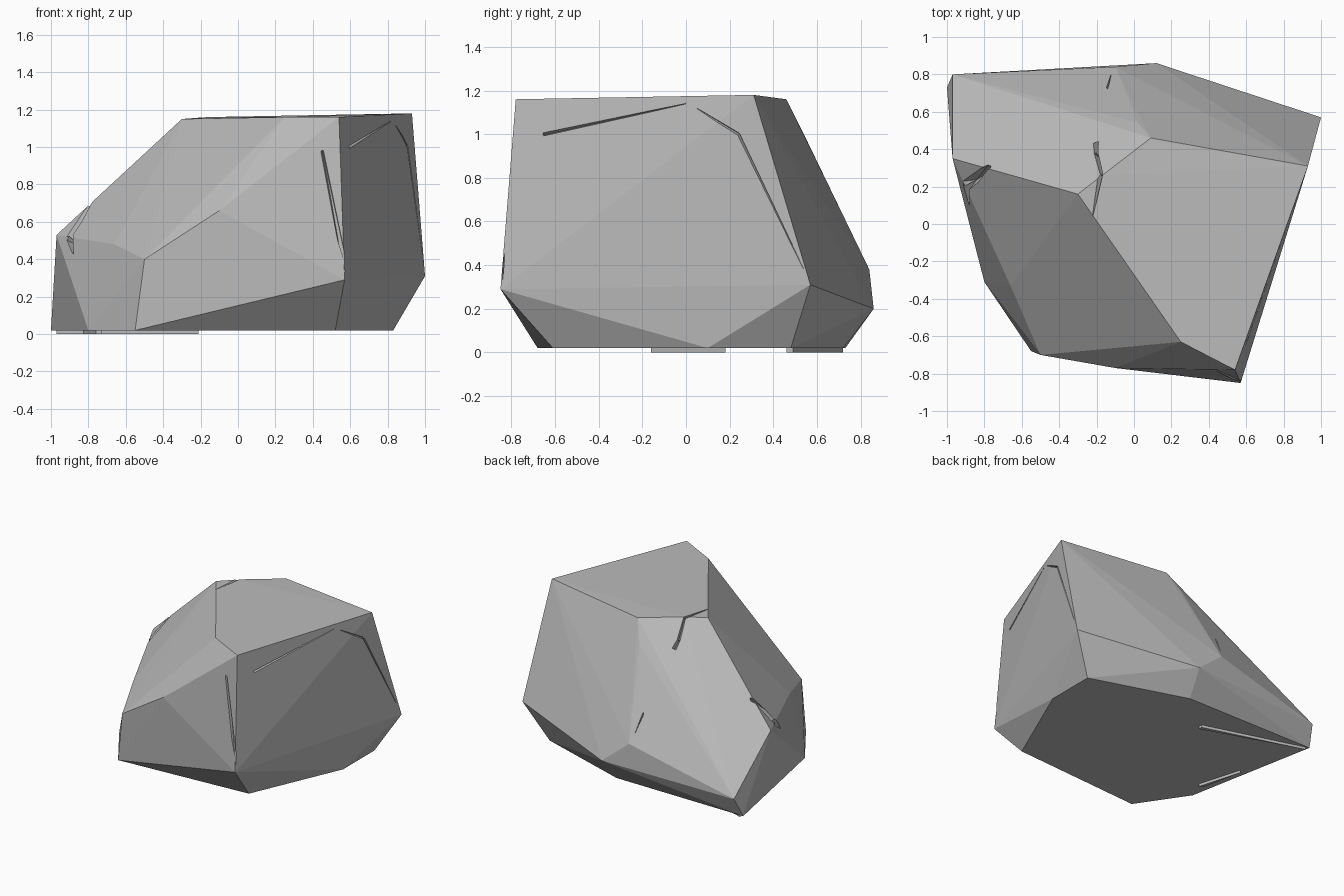
import bpy, bmesh
from mathutils import Vector

if "Cube" in bpy.data.objects:
    bpy.data.objects.remove(bpy.data.objects["Cube"], do_unlink=True)

# One plain stone colour
stone = bpy.data.materials.new("stone_grey")
stone.use_nodes = True
grey = (0.5, 0.5, 0.5, 1)
stone.diffuse_color = grey
for node in stone.node_tree.nodes:
    if node.type == 'BSDF_PRINCIPLED':
        node.inputs["Base Color"].default_value = grey
        node.inputs["Roughness"].default_value = 0.9


def hull_object(name, points):
    """Flat-faced solid wrapped around a few corner points."""
    bm = bmesh.new()
    for p in points:
        bm.verts.new(p)
    result = bmesh.ops.convex_hull(bm, input=bm.verts[:])
    spare = {v for v in result["geom_interior"] + result["geom_unused"]
             if isinstance(v, bmesh.types.BMVert)}
    bmesh.ops.delete(bm, geom=list(spare), context='VERTS')
    bmesh.ops.recalc_face_normals(bm, faces=bm.faces[:])
    mesh = bpy.data.meshes.new(name)
    bm.to_mesh(mesh)
    bm.free()
    mesh.materials.append(stone)
    obj = bpy.data.objects.new(name, mesh)
    bpy.context.collection.objects.link(obj)
    return obj


# Main boulder: corners grouped by level
base = [(x, y, 0.02) for x, y in (
    (-1, .73), (-.8, -.31), (-.55, -.68), (.52, -.61),
    (.83, .1), (.83, .48), (.09, .72))]
middle = [
    (-.97, .8, .17), (-.97, .35, .53), (-.76, .29, .72), (-.66, -.33, .48),
    (-.5, -.7, .4), (-.1, -.77, .66), (.57, -.85, .29), (1, .57, .31),
    (.12, .86, .2), (-.1, .84, .38), (.02, .54, 1)]
crown = [
    (-.3, .16, 1.15), (-.17, .26, 1.16), (.25, -.63, 1.16),
    (.54, -.78, 1.16), (.93, .31, 1.18), (.09, .46, 1.16)]
boulder = hull_object("boulder", base + middle + crown)
bpy.context.view_layer.update()

# Cracks: paths of (point, half width), cut as shallow V grooves
cracks = {
    "front_crack": [((.45, -.78, .98), .012), ((.57, -.84, .33), .002)],
    "side_crack_high": [((.61, -.66, 1), .012), ((.82, 0, 1.14), .003)],
    "side_crack_back": [((.87, .04, 1.12), .003), ((.91, .24, 1), .01),
                        ((.99, .54, .38), .002)],
    "back_crack": [((-.22, .04, 1.15), .003), ((-.17, .26, 1.15), .012),
                   ((-.18, .35, 1), .016), ((-.12, .79, .44), .002)],
    "corner_notch": [((-.76, .3, .7), .01), ((-.91, .2, .53), .035),
                     ((-.88, .1, .43), .006)],
}
cutters = []
for name, path in cracks.items():
    snapped = []
    for point, width in path:
        _, spot, normal, _ = boulder.closest_point_on_mesh(Vector(point))
        snapped.append((spot.copy(), normal.copy(), width))
    for (a, na, wa), (b, nb, wb) in zip(snapped, snapped[1:]):
        corners = []
        for spot, normal, width in ((a, na, wa), (b, nb, wb)):
            side = (b - a).cross(normal).normalized() * width
            lift = normal * 0.02
            corners += [spot + side + lift, spot - side + lift,
                        spot - normal * width * 2.5]
        cutters.append(hull_object(name + "_cutter", corners))

for cutter in cutters:
    cutter.hide_render = True
    cut = boulder.modifiers.new("crack", 'BOOLEAN')
    cut.operation = 'DIFFERENCE'
    cut.solver = 'EXACT'
    cut.object = cutter

# Bake the cuts and drop the cutters
depsgraph = bpy.context.evaluated_depsgraph_get()
baked = bpy.data.meshes.new_from_object(boulder.evaluated_get(depsgraph))
boulder.modifiers.clear()
boulder.data = baked
baked.materials.clear()
baked.materials.append(stone)
for face in baked.polygons:
    face.material_index = 0
    face.use_smooth = False
for cutter in cutters:
    bpy.data.objects.remove(cutter, do_unlink=True)

# Thin flakes on the underside that touch the ground
flakes = {
    "underside_flake_back": [(-.21, .46), (-.21, .49), (-.97, .72)],
    "underside_flake_side": [(-.73, -.16), (-.76, -.15), (-.83, .18)],
}
for name, outline in flakes.items():
    hull_object(name, [(x, y, z) for x, y in outline for z in (0, .025)])
